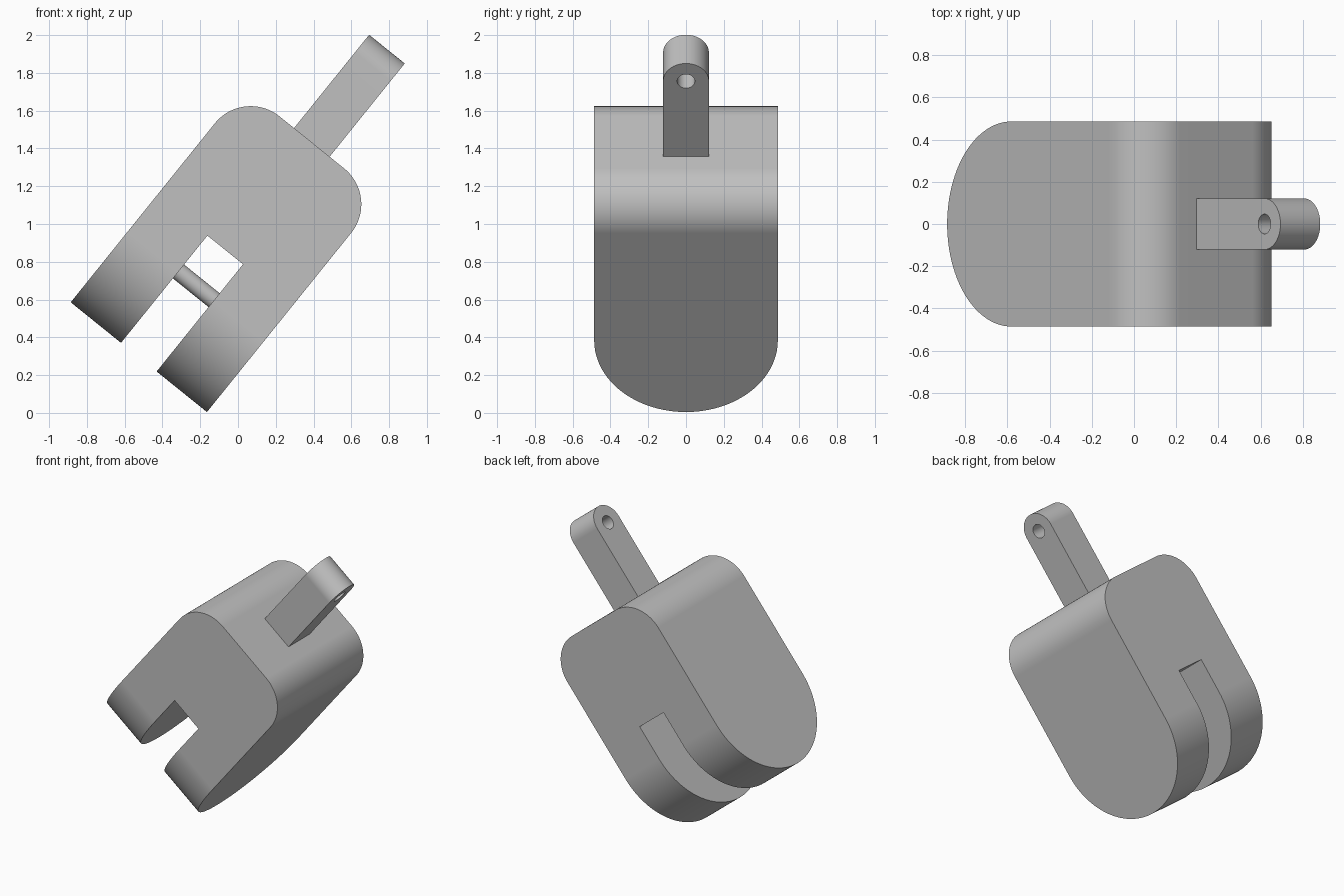
import bpy
import bmesh
from math import sin, cos, pi, radians
from mathutils import Matrix

cube = bpy.data.objects.get("Cube")
if cube:
    bpy.data.objects.remove(cube)

# Main sizes, measured along the tilted axis of the fork
R = 0.486            # rounded fork ends, also half the depth
HALF_W = 0.463       # half the body width
TOP = 1.46           # shoulder height
CORNER = 0.243       # shoulder rounding
SLOT_W, SLOT_H = 0.121, 0.729
TANG_R, TANG_END = 0.121, 2.094
PIN_R, PIN_Z = 0.047, 0.485
POSE = Matrix.Translation((-0.525, 0, 0.295)) @ Matrix.Rotation(radians(38.85), 4, "Y")

steel = bpy.data.materials.new("plain grey")
grey = (0.53, 0.53, 0.53, 1)
steel.use_nodes = True
steel.diffuse_color = grey
steel.node_tree.nodes["Principled BSDF"].inputs["Base Color"].default_value = grey


def arc(cx, cz, r, start, end, steps):
    angles = [radians(start + (end - start) * i / steps) for i in range(steps + 1)]
    return [(cx + r * cos(a), cz + r * sin(a)) for a in angles]


def prism(name, outline, half, along):
    """Extrude an outline (side, height) by half each way along X or Y."""
    bm = bmesh.new()
    place = (lambda s, h: (-half, s, h)) if along == "X" else (lambda s, h: (s, -half, h))
    face = bm.faces.new([bm.verts.new(place(s, h)) for s, h in outline])
    out = bmesh.ops.extrude_face_region(bm, geom=[face])
    verts = [g for g in out["geom"] if isinstance(g, bmesh.types.BMVert)]
    shift = (2 * half, 0, 0) if along == "X" else (0, 2 * half, 0)
    bmesh.ops.translate(bm, verts=verts, vec=shift)
    bmesh.ops.recalc_face_normals(bm, faces=bm.faces)
    mesh = bpy.data.meshes.new(name)
    bm.to_mesh(mesh)
    bm.free()
    mesh.materials.append(steel)
    obj = bpy.data.objects.new(name, mesh)
    bpy.context.collection.objects.link(obj)
    obj.matrix_world = POSE
    return obj


def activate(obj):
    bpy.ops.object.select_all(action="DESELECT")
    obj.select_set(True)
    bpy.context.view_layer.objects.active = obj


def combine(obj, cutter, operation):
    mod = obj.modifiers.new("cut", "BOOLEAN")
    mod.operation, mod.object, mod.solver = operation, cutter, "EXACT"
    activate(obj)
    bpy.ops.object.modifier_apply(modifier=mod.name)
    bpy.data.objects.remove(cutter)


def smooth(obj):
    activate(obj)
    bpy.ops.object.shade_smooth_by_angle(angle=radians(30))
    mod = obj.modifiers.new("even shading", "WEIGHTED_NORMAL")
    mod.keep_sharp = True


# Fork body: slotted profile with rounded shoulders, trimmed to round ends
c = HALF_W - CORNER
profile = [(-HALF_W, -0.1), (-SLOT_W, -0.1), (-SLOT_W, SLOT_H),
           (SLOT_W, SLOT_H), (SLOT_W, -0.1), (HALF_W, -0.1)]
profile += arc(c, TOP - CORNER, CORNER, 0, 90, 24)
profile += arc(-c, TOP - CORNER, CORNER, 90, 180, 24)
body = prism("fork_body", profile, R + 0.1, "Y")
ends = prism("end_cutter", arc(0, R, R, 180, 360, 64) + [(R, 2), (-R, 2)], 1, "X")
combine(body, ends, "INTERSECT")

# Tang: round-ended bar with a cross hole
eye_z = TANG_END - TANG_R
tang = prism("tang", [(-TANG_R, TOP - 0.02), (TANG_R, TOP - 0.02)]
             + arc(0, eye_z, TANG_R, 0, 180, 40), TANG_R, "X")
hole = prism("hole_cutter", arc(0, eye_z, PIN_R, 0, 350, 35), 0.3, "X")
combine(tang, hole, "DIFFERENCE")

# Cross pin between the fork arms
pin = prism("cross_pin", arc(0, PIN_Z, PIN_R, 0, 350, 35), SLOT_W + 0.01, "X")

for part in (body, tang, pin):
    smooth(part)
